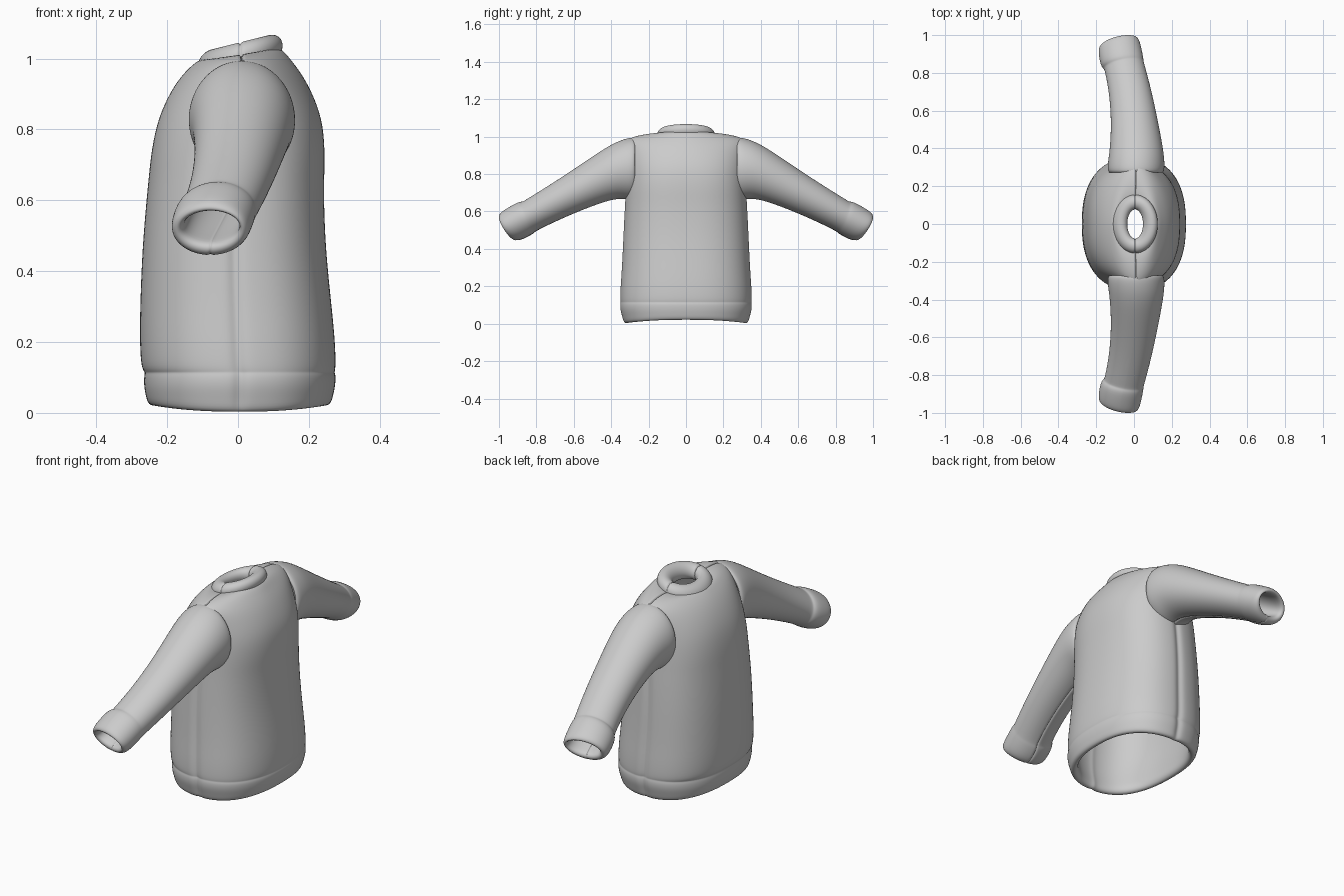
import bpy, bmesh
from math import sin, cos, pi, radians, copysign

# Shared ring angles, with tight points either side of the two seams
ANGLES = sorted([radians(a) for a in range(0, 360, 9)] +
                [radians(s + d) for s in (90, 270) for d in (-2.5, 2.5)])


def spow(v, p):
    return copysign(abs(v) ** p, v) if abs(v) > 1e-6 else 0.0


def finish(bm, name):
    bmesh.ops.recalc_face_normals(bm, faces=bm.faces)
    me = bpy.data.meshes.new(name)
    bm.to_mesh(me)
    bm.free()
    for p in me.polygons:
        p.use_smooth = True
    ob = bpy.data.objects.new(name, me)
    bpy.context.collection.objects.link(ob)
    sub = ob.modifiers.new("smooth", 'SUBSURF')
    sub.levels = sub.render_levels = 2
    return ob


def loft(rings, closed=False):
    bm = bmesh.new()
    vs = [[bm.verts.new(p) for p in r] for r in rings]
    pairs = list(zip(vs, vs[1:])) + ([(vs[-1], vs[0])] if closed else [])
    for a, b in pairs:
        n = len(a)
        for i in range(n):
            j = (i + 1) % n
            bm.faces.new((a[i], a[j], b[j], b[i]))
    return bm


# Torso: height, x min, x max, half width, squareness, tilt
TORSO = [
    (0.035, -0.262, 0.270, 0.342, 2.4, 0), (0.075, -0.266, 0.275, 0.354, 2.4, 0),
    (0.106, -0.266, 0.277, 0.354, 2.4, 0), (0.115, -0.262, 0.272, 0.350, 2.4, 0),
    (0.124, -0.274, 0.277, 0.354, 2.4, 0), (0.20, -0.278, 0.275, 0.352, 2.4, 0),
    (0.30, -0.277, 0.265, 0.344, 2.4, 0), (0.46, -0.271, 0.248, 0.337, 2.4, 0),
    (0.60, -0.259, 0.243, 0.330, 2.4, 0), (0.67, -0.252, 0.244, 0.326, 2.4, 0),
    (0.74, -0.245, 0.246, 0.323, 2.4, 0), (0.83, -0.227, 0.239, 0.322, 2.3, 0),
    (0.91, -0.190, 0.207, 0.325, 2.1, 0), (0.96, -0.153, 0.178, 0.330, 1.9, 0),
    (0.99, -0.125, 0.150, 0.315, 1.7, 0.04), (1.012, -0.105, 0.125, 0.23, 1.7, 0.12),
    (1.01, -0.085, 0.10, 0.14, 2.0, 0.22),
]


def torso_ring(st, inset=0.0, z=None, groove=0.014):
    h, x0, x1, hy, n, tilt = st
    h = h if z is None else z
    cx, rx, ry = (x0 + x1) / 2, (x1 - x0) / 2 - inset, hy - inset
    pts = []
    for a in ANGLES:
        x = cx + rx * spow(cos(a), 2 / n)
        y = ry * spow(sin(a), 2 / n)
        seam = abs(cos(a)) < 0.01
        if seam:
            y -= copysign(groove, y)
        lift = 0.018 * cos(a) ** 2 if h < 0.05 else 0
        pts.append((x, y, h + tilt * x + lift - (groove * 0.7 if seam and h > 0.95 else 0)))
    return pts


rings = [torso_ring(s) for s in TORSO]
# lining and rolled hem
rings += [torso_ring(s, 0.028, s[0] - (0.02 if s[0] > 0.95 else 0), 0.004) for s in reversed(TORSO[5:])]
rings += [torso_ring(TORSO[1], 0.040, 0.09, 0.004), torso_ring(TORSO[0], 0.045, 0.03, 0.004),
          torso_ring(TORSO[0], 0.034, 0.002, 0.006), torso_ring(TORSO[0], 0.008, 0.002, 0.010)]
bm = loft(rings, closed=True)
# armholes
holes = [f for f in bm.faces if abs(f.calc_center_median().y) > 0.22 and
         ((f.calc_center_median().x - 0.01) / 0.10) ** 2 +
         ((f.calc_center_median().z - 0.83) / 0.12) ** 2 < 1]
bmesh.ops.delete(bm, geom=holes, context='FACES')
finish(bm, "torso")

# Sleeve: top (y, z), bottom (y, z), x min, x max, skew
SLEEVE = [
    (0.27, 1.000, 0.27, 0.665, -0.140, 0.160, 0), (0.33, 0.988, 0.31, 0.662, -0.140, 0.163, 0),
    (0.41, 0.955, 0.37, 0.672, -0.128, 0.156, 0), (0.56, 0.852, 0.50, 0.630, -0.120, 0.130, 0),
    (0.73, 0.740, 0.67, 0.560, -0.130, 0.092, 0.01), (0.86, 0.660, 0.80, 0.497, -0.155, 0.055, 0.015),
    (0.875, 0.650, 0.812, 0.487, -0.160, 0.050, 0.02), (0.89, 0.655, 0.825, 0.476, -0.176, 0.050, 0.02),
    (0.965, 0.612, 0.890, 0.442, -0.190, 0.036, 0.02), (0.998, 0.588, 0.928, 0.446, -0.184, 0.024, 0.02),
    (0.995, 0.562, 0.938, 0.480, -0.155, 0.000, 0.02), (0.93, 0.590, 0.875, 0.498, -0.145, 0.010, 0.02),
]
# sleeve lining runs back to the armhole
SLEEVE += [(t, tz - 0.028, b, bz + 0.028, x0 + 0.026, x1 - 0.026, k)
           for t, tz, b, bz, x0, x1, k in reversed(SLEEVE[:5])]


def sleeve_ring(st, side):
    ty, tz, by, bz, x0, x1, k = st
    pts = []
    for a in ANGLES:
        s = sin(a) * (0.93 if sin(a) < -0.9999 else 1)
        y = (ty + by) / 2 + (ty - by) / 2 * s + k * cos(a)
        pts.append(((x0 + x1) / 2 + (x1 - x0) / 2 * cos(a), side * y,
                    (tz + bz) / 2 + (tz - bz) / 2 * s))
    return pts


for side, name in ((-1, "sleeve_near"), (1, "sleeve_far")):
    finish(loft([sleeve_ring(s, side) for s in SLEEVE], closed=True), name)

# Padded collar: tilted oval tube, higher at the nape, pinched at the seams
collar = []
for a in ANGLES:
    r = 0.034 if abs(cos(a)) < 0.01 else 0.041
    ring = []
    for i in range(12):
        b = 2 * pi * i / 12
        x = 0.006 + (0.081 + r * cos(b)) * cos(a)
        y = (0.116 + r * cos(b)) * sin(a)
        ring.append((x, y, 1.005 + 0.25 * x + r * sin(b)))
    collar.append(ring)
finish(loft(collar, closed=True), "collar")
